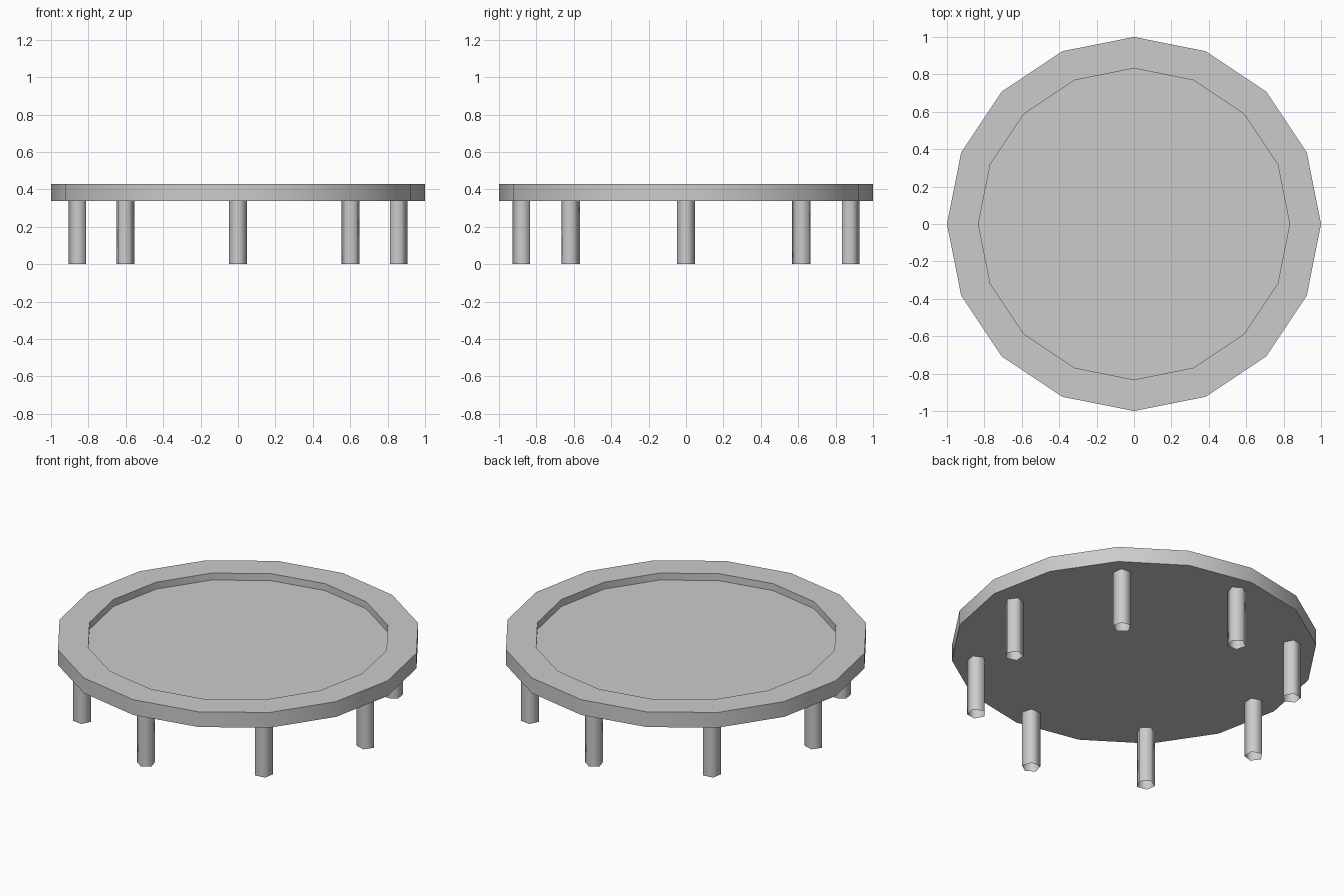
import bpy
import bmesh
from math import cos, sin, radians, tau

cube = bpy.data.objects.get("Cube")
if cube:
    bpy.data.objects.remove(cube, do_unlink=True)

grey = bpy.data.materials.new("plain_grey")
grey.use_nodes = True
colour = (0.6, 0.6, 0.6, 1)
grey.diffuse_color = colour
grey.node_tree.nodes["Principled BSDF"].inputs["Base Color"].default_value = colour


def lathe(name, profile, sides, centre=(0, 0), turn=0, caps=False):
    """Sweep (radius, height) rings, optionally closing both ends."""
    bm = bmesh.new()
    rings = []
    for r, z in profile:
        angles = [turn + tau * i / sides for i in range(sides)]
        rings.append([bm.verts.new((r * cos(a), r * sin(a), z)) for a in angles])
    for low, high in zip(rings, rings[1:]):
        for i in range(sides):
            j = (i + 1) % sides
            bm.faces.new((low[i], low[j], high[j], high[i]))
    if caps:
        bm.faces.new(rings[0][::-1])
        bm.faces.new(rings[-1])
    mesh = bpy.data.meshes.new(name)
    bm.to_mesh(mesh)
    bm.free()
    mesh.materials.append(grey)
    obj = bpy.data.objects.new(name, mesh)
    obj.location = (*centre, 0)
    bpy.context.collection.objects.link(obj)
    bpy.ops.object.select_all(action="DESELECT")
    obj.select_set(True)
    bpy.context.view_layer.objects.active = obj
    bpy.ops.object.shade_smooth_by_angle(angle=radians(80))
    return obj


# Round top with a raised rim around a shallow recess
underside, floor, top = 0.338, 0.388, 0.43
lathe("round_top", [(1, underside), (1, top), (0.832, top), (0.832, floor)], 16, caps=True)

# Open five-sided legs, each with one corner pointing outward
for i in range(8):
    a = tau * i / 8
    lathe(f"leg_{i + 1}", [(0.052, 0), (0.052, underside)], 5,
          centre=(0.855 * cos(a), 0.876 * sin(a)), turn=a)
